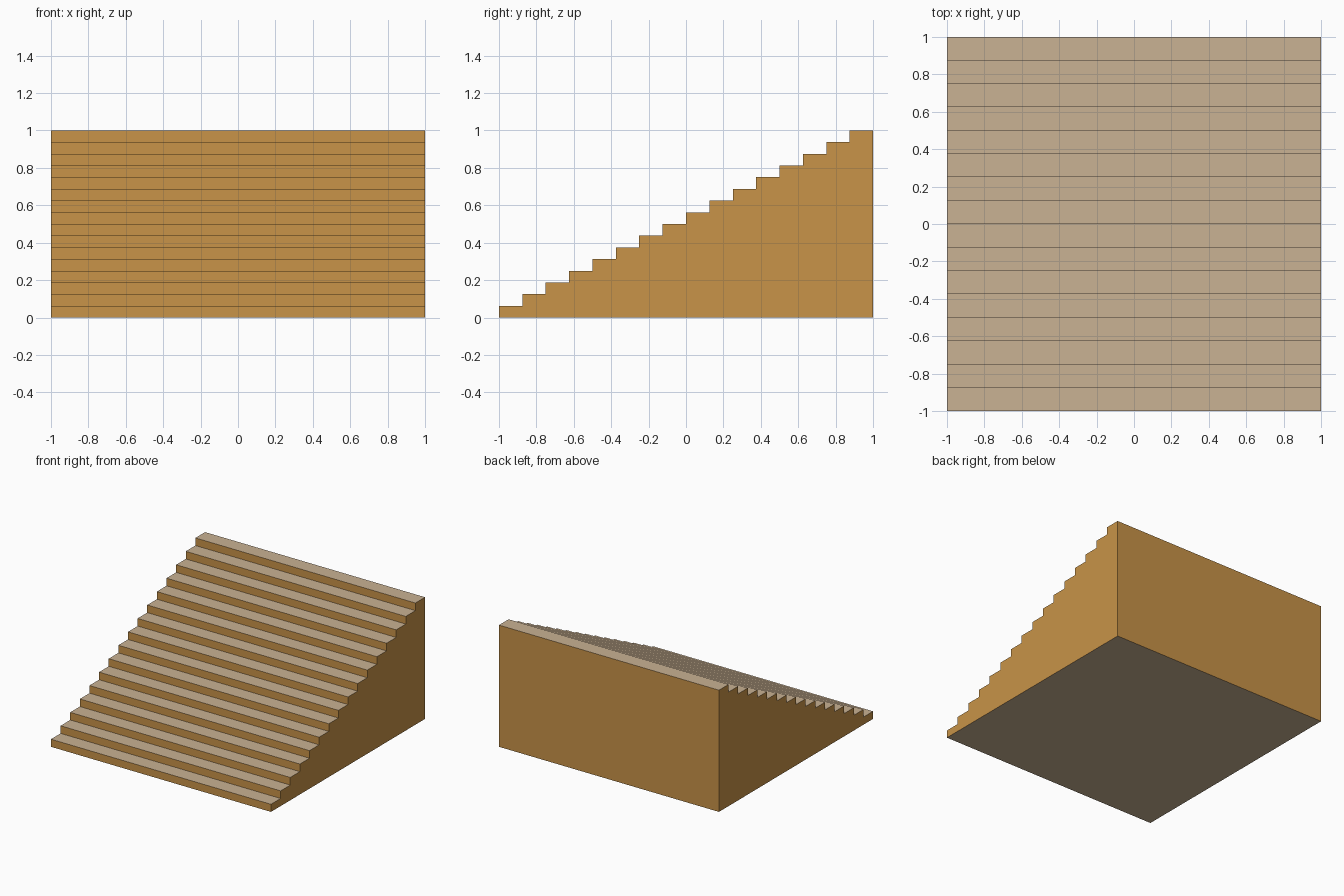
import bpy
import bmesh

if "Cube" in bpy.data.objects:
    bpy.data.objects.remove(bpy.data.objects["Cube"])

STEPS = 16
WIDTH, DEPTH, HEIGHT = 2.0, 2.0, 1.0
run, rise = DEPTH / STEPS, HEIGHT / STEPS


def material(name, rgb):
    mat = bpy.data.materials.new(name)
    mat.diffuse_color = (*rgb, 1.0)
    mat.use_nodes = True
    mat.node_tree.nodes["Principled BSDF"].inputs["Base Color"].default_value = mat.diffuse_color
    return mat


# Side profile of the staircase (y, z), climbing towards the back
profile = [(-DEPTH / 2, 0.0)]
for i in range(STEPS):
    y, z = -DEPTH / 2 + i * run, (i + 1) * rise
    profile += [(y, z), (y + run, z)]
profile.append((DEPTH / 2, 0.0))

# Extrude the profile across the width
bm = bmesh.new()
side = bm.faces.new([bm.verts.new((-WIDTH / 2, y, z)) for y, z in profile])
moved = bmesh.ops.extrude_face_region(bm, geom=[side], use_keep_orig=True)
bmesh.ops.translate(bm, vec=(WIDTH, 0, 0),
                    verts=[g for g in moved["geom"] if isinstance(g, bmesh.types.BMVert)])
bmesh.ops.recalc_face_normals(bm, faces=bm.faces[:])

# Treads and underside are pale, upright faces are warm wood
for f in bm.faces:
    f.material_index = 1 if abs(f.normal.z) > 0.5 else 0

mesh = bpy.data.meshes.new("staircase")
bm.to_mesh(mesh)
bm.free()
mesh.materials.append(material("warm wood", (0.578, 0.292, 0.065)))
mesh.materials.append(material("pale tread", (0.588, 0.445, 0.292)))
bpy.context.collection.objects.link(bpy.data.objects.new("staircase", mesh))
